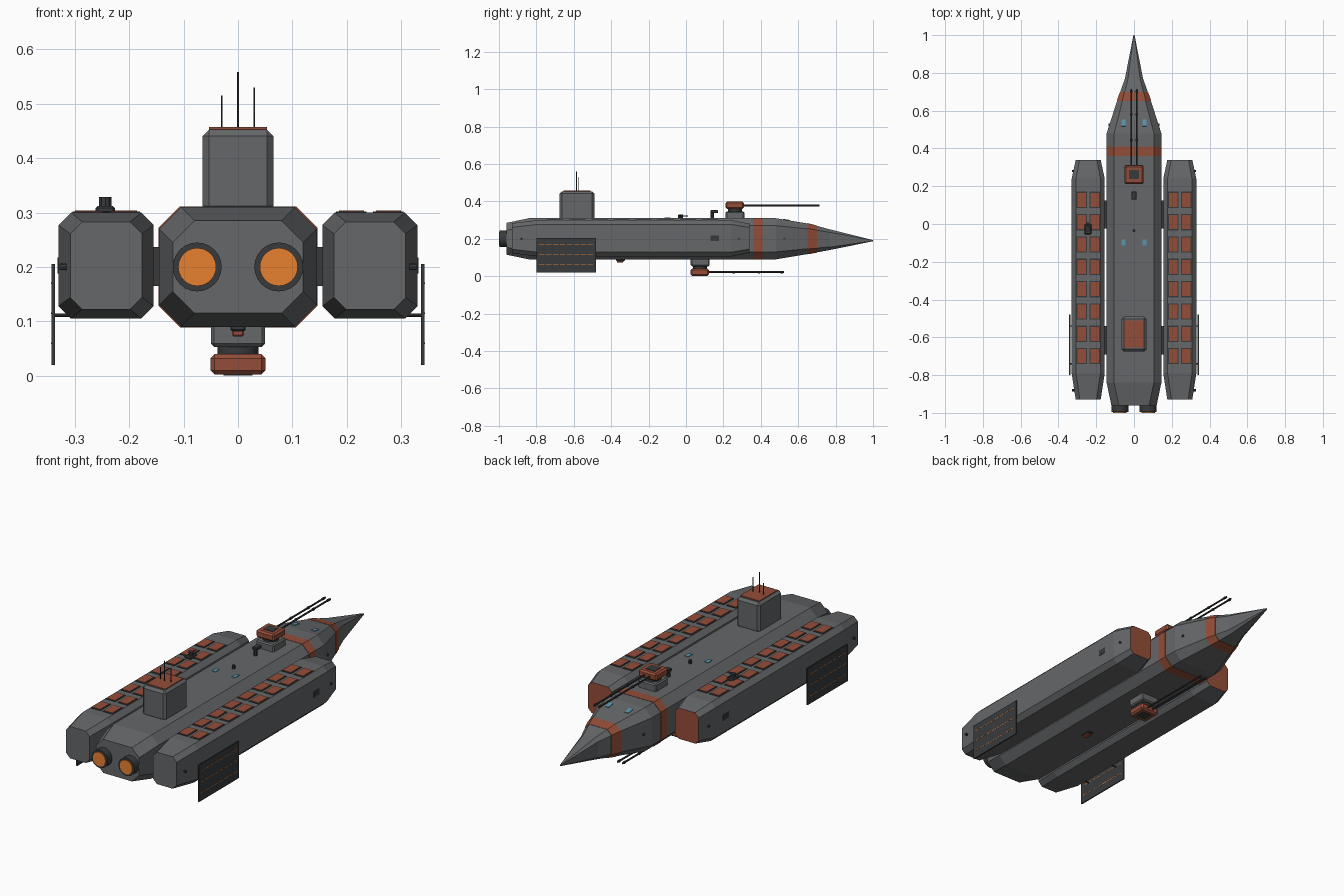
import bpy, bmesh, math
from mathutils import Vector

if "Cube" in bpy.data.objects:
    bpy.data.objects.remove(bpy.data.objects["Cube"])


def mat(name, rgb):
    m = bpy.data.materials.new(name)
    m.diffuse_color = (*rgb, 1)
    m.use_nodes = True
    m.node_tree.nodes["Principled BSDF"].inputs["Base Color"].default_value = m.diffuse_color
    return m


GREY = mat("hull_grey", (0.13, 0.135, 0.14))
DARK = mat("dark_metal", (0.04, 0.042, 0.045))
RED = mat("rust_red", (0.30, 0.075, 0.04))
GLOW = mat("engine_glow", (0.80, 0.22, 0.03))
BLUE = mat("window_blue", (0.10, 0.30, 0.42))


def finish(name, bm, *mats):
    bmesh.ops.recalc_face_normals(bm, faces=bm.faces)
    me = bpy.data.meshes.new(name)
    bm.to_mesh(me)
    bm.free()
    for m in mats:
        me.materials.append(m)
    ob = bpy.data.objects.new(name, me)
    bpy.context.collection.objects.link(ob)
    return ob


def box(name, x, y, z, m=GREY, bevel=0):
    """Box from (min, max) ranges, with optional chamfer."""
    bm = bmesh.new()
    bmesh.ops.create_cube(bm, size=1)
    for v in bm.verts:
        v.co = [(r[0] + r[1]) / 2 + c * (r[1] - r[0]) for r, c in zip((x, y, z), v.co)]
    if bevel:
        bmesh.ops.bevel(bm, geom=bm.edges[:], offset=bevel, segments=1, affect='EDGES')
    return finish(name, bm, m)


def rod(name, a, b, r, m=DARK, sides=8, r2=None):
    """Cylinder or cone between two points."""
    a, b = Vector(a), Vector(b)
    bm = bmesh.new()
    bmesh.ops.create_cone(bm, cap_ends=True, segments=sides, radius1=r,
                          radius2=r if r2 is None else r2, depth=(b - a).length)
    q = (b - a).to_track_quat('Z', 'Y')
    for v in bm.verts:
        v.co = q @ v.co + (a + b) / 2
    ob = finish(name, bm, m)
    if sides > 12:
        for p in ob.data.polygons:
            p.use_smooth = len(p.vertices) == 4
    return ob


def loft(name, cx, sections, m=GREY, end=None):
    """Chamfered-octagon loft along y; section = (y, half width, z low, z high, chamfer)."""
    bm = bmesh.new()
    rings = []
    for y, w, lo, hi, c in sections:
        pts = [(w - c, lo), (w, lo + c), (w, hi - c), (w - c, hi),
               (c - w, hi), (-w, hi - c), (-w, lo + c), (c - w, lo)]
        rings.append([bm.verts.new((cx + px, y, pz)) for px, pz in pts])
    for r0, r1 in zip(rings, rings[1:]):
        for i in range(8):
            j = (i + 1) % 8
            bm.faces.new((r0[i], r0[j], r1[j], r1[i]))
    bm.faces.new(rings[0])
    cap = bm.faces.new(rings[-1])
    if end:
        cap.material_index = 1
    return finish(name, bm, m, *([end] if end else []))


# Main hull with tapered stern and needle nose
HULL = [(-0.96, 0.12, 0.115, 0.285, 0.04), (-0.84, 0.145, 0.09, 0.31, 0.04),
        (0.48, 0.145, 0.09, 0.31, 0.04), (0.66, 0.087, 0.12, 0.28, 0.028),
        (0.77, 0.048, 0.14, 0.25, 0.016), (1.0, 0.003, 0.187, 0.193, 0.001)]
loft("main_hull", 0, HULL)


def hull_at(y, grow=0):
    for a, b in zip(HULL, HULL[1:]):
        if a[0] <= y <= b[0]:
            t = (y - a[0]) / (b[0] - a[0])
            _, w, lo, hi, c = [p + (q - p) * t for p, q in zip(a, b)]
            return (y, w + grow, lo - grow, hi + grow, c)


# Painted bands
for name, ys in (("hull_band", (0.36, 0.41)), ("nose_band", (0.65, 0.66, 0.70))):
    loft(name, 0, [hull_at(y, 0.0015) for y in ys], RED)

# Engines
for s in (-1, 1):
    x = s * 0.075
    rod("engine_nozzle", (x, -0.94, 0.2), (x, -0.996, 0.2), 0.045, DARK, 24)
    rod("engine_glow", (x, -0.99, 0.2), (x, -1.0, 0.2), 0.035, GLOW, 24)

# Side pods, struts, hatches and radiators
for s in (-1, 1):
    cx = s * 0.2425
    loft("side_pod", cx, [(-0.93, 0.066, 0.122, 0.283, 0.022), (-0.79, 0.0875, 0.105, 0.30, 0.023),
                          (0.24, 0.0875, 0.105, 0.30, 0.023), (0.34, 0.066, 0.125, 0.28, 0.02)],
         GREY, RED)
    for y in (-0.615, 0.05):
        box("pod_strut", sorted((s * 0.13, s * 0.17)), (y - 0.075, y + 0.075), (0.165, 0.237), DARK)
    for row in range(8):
        y = 0.128 - row * 0.1182
        for dx in (-0.034, 0.034):
            x = cx + dx
            box("hatch_frame", (x - 0.028, x + 0.028), (y - 0.043, y + 0.043), (0.296, 0.302), DARK)
            box("cargo_hatch", (x - 0.023, x + 0.023), (y - 0.037, y + 0.037), (0.298, 0.304), RED)
    box("radiator_panel", sorted((s * 0.337, s * 0.343)), (-0.80, -0.48), (0.02, 0.205), DARK)
    for y in (-0.74, -0.54):
        rod("radiator_arm", (s * 0.30, y, 0.111), (s * 0.34, y, 0.111), 0.003)
    for z in (0.06, 0.115, 0.17):
        for k in range(8):
            y = -0.785 + k * 0.037
            box("radiator_stripe", sorted((s * 0.3365, s * 0.3437)), (y, y + 0.028),
                (z - 0.0015, z + 0.0015), GLOW)
    box("pod_door", sorted((s * 0.325, s * 0.332)), (0.13, 0.176), (0.188, 0.217), DARK)
    for y, x in ((-0.88, 0.322), (0.28, 0.322), (0.525, 0.13)):
        rod("thruster_port", (s * (x - 0.01), y, 0.2), (s * (x + 0.006), y, 0.2), 0.006)

# Windows on the spine and nose
for s in (-1, 1):
    x = s * 0.055
    box("spine_window", (x - 0.01, x + 0.01), (-0.115, -0.082), (0.305, 0.313), BLUE)
    w = box("nose_window", (-0.011, 0.011), (-0.018, 0.018), (-0.003, 0.003), BLUE)
    w.location = (x, 0.535, 0.301)
    w.rotation_euler.x = -math.atan2(0.03, 0.18)

# Command tower and antennas
box("command_tower", (-0.065, 0.065), (-0.675, -0.49), (0.30, 0.453), GREY, 0.012)
box("tower_roof", (-0.053, 0.053), (-0.655, -0.51), (0.448, 0.457), RED)
for x, top in ((-0.03, 0.515), (0, 0.559), (0.03, 0.53)):
    rod("antenna", (x, -0.585 + abs(x) * 0.3, 0.45), (x, -0.585 + abs(x) * 0.3, top), 0.0018, DARK, 6)


def turret(prefix, y, z0, d, tip):
    """Twin-gun turret; d = +1 points up from the hull, -1 hangs below."""
    def zr(a, b):
        return sorted((z0 + d * a, z0 + d * b))
    box(prefix + "_base", (-0.05, 0.05), (y - 0.05, y + 0.05), zr(-0.01, 0.037), GREY, 0.006)
    rod(prefix + "_ring", (0, y, z0 + d * 0.03), (0, y, z0 + d * 0.056), 0.038, DARK, 16)
    box(prefix + "_housing", (-0.051, 0.051), (y - 0.05, y + 0.048), zr(0.05, 0.088), RED, 0.008)
    box(prefix + "_cap", (-0.027, 0.027), (y - 0.025, y + 0.025), zr(0.08, 0.090), DARK)
    for x in (-0.014, 0.014):
        z = z0 + d * 0.068
        rod(prefix + "_barrel", (x, y + 0.03, z), (x, tip, z), 0.0045)
        for t in (0.4, 0.7, 0.97):
            c = y + (tip - y) * t
            rod(prefix + "_barrel_collar", (x, c - 0.006, z), (x, c + 0.006, z), 0.0065)


turret("upper_turret", 0.262, 0.31, 1, 0.715)
turret("lower_turret", 0.075, 0.09, -1, 0.525)

# Spine sensor mast
rod("sensor_post", (0, 0.14, 0.30), (0, 0.14, 0.345), 0.009)
box("sensor_head", (-0.014, 0.014), (0.13, 0.172), (0.338, 0.353), DARK, 0.003)
rod("spine_beacon", (0, -0.035, 0.305), (0, -0.035, 0.328), 0.008)

# Small gun on the left pod
box("pod_gun_base", (-0.262, -0.226), (-0.055, 0.0), (0.298, 0.312), DARK, 0.004)
rod("pod_gun_head", (-0.244, -0.028, 0.31), (-0.244, -0.028, 0.329), 0.012, DARK, 10)
rod("pod_gun_barrel", (-0.244, -0.028, 0.322), (-0.244, 0.01, 0.322), 0.003)

# Belly sensor
box("belly_sensor_mount", (-0.014, 0.014), (-0.375, -0.325), (0.082, 0.095), DARK, 0.003)
box("belly_sensor", (-0.011, 0.011), (-0.37, -0.335), (0.072, 0.084), RED, 0.003)
